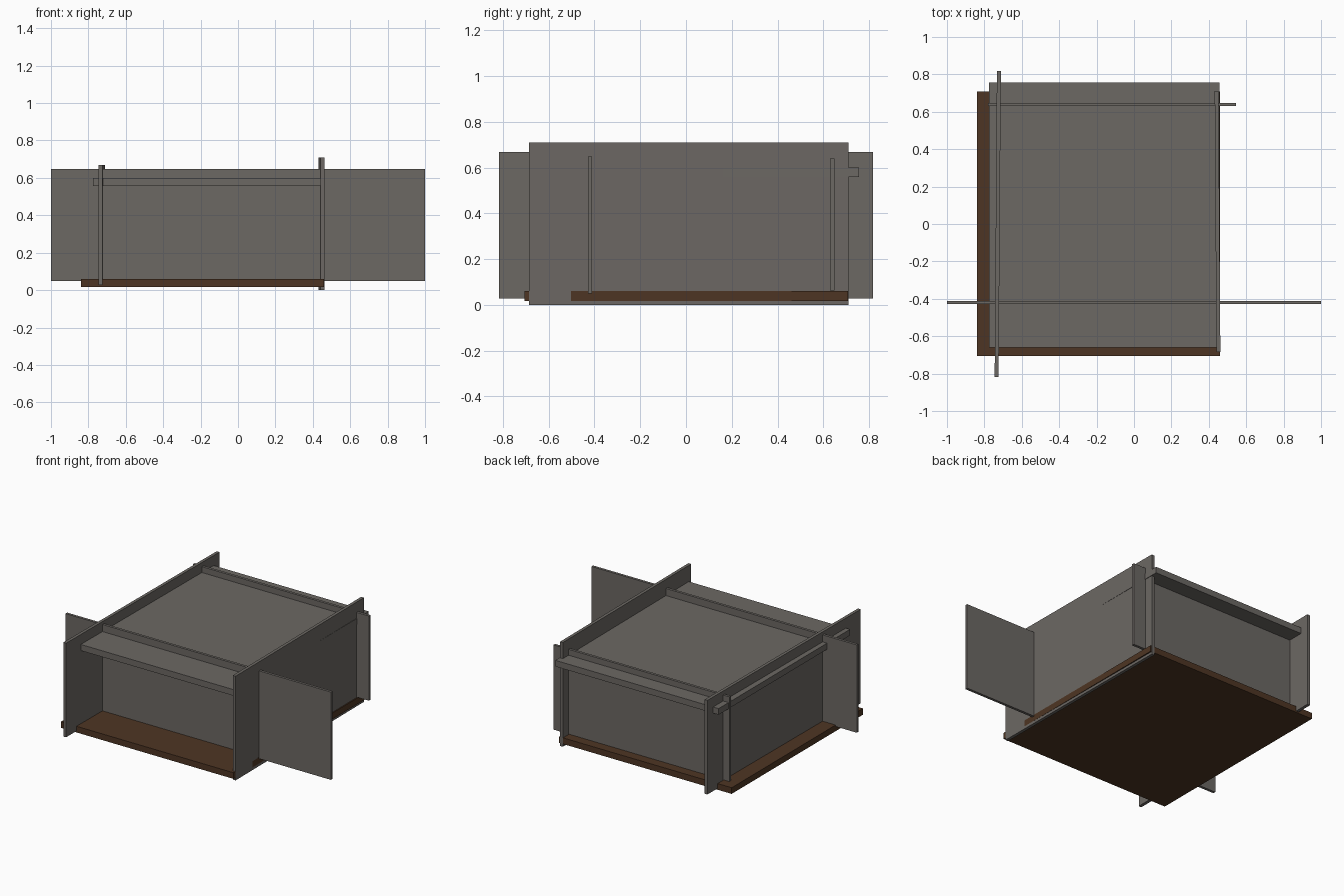
import bpy
from mathutils import Matrix, Vector

if "Cube" in bpy.data.objects:
    bpy.data.objects.remove(bpy.data.objects["Cube"])


def material(name, rgb):
    m = bpy.data.materials.new(name)
    m.diffuse_color = (*rgb, 1.0)
    m.use_nodes = True
    m.node_tree.nodes["Principled BSDF"].inputs["Base Color"].default_value = m.diffuse_color
    return m


GREY = material("weathered grey", (0.150, 0.138, 0.126))
BROWN = material("dark brown wood", (0.076, 0.036, 0.017))


def slab(name, lo, hi, mat, turn=0.0):
    """Box between two corners, turned about its own vertical axis."""
    lo, hi = Vector(lo), Vector(hi)
    bpy.ops.mesh.primitive_cube_add(size=1)
    ob = bpy.context.object
    ob.name = name
    ob.data.transform(Matrix.Diagonal((*(hi - lo), 1.0)))
    ob.location = (lo + hi) / 2
    ob.rotation_euler.z = turn
    ob.data.materials.append(mat)
    return ob


# Floor board and roof board
slab("floor", (-0.84, -0.706, 0.018), (0.4605, 0.708, 0.06), BROWN)
slab("roof", (-0.775, -0.66, 0.558), (0.456, 0.756, 0.60), GREY)

# Front and back walls, running past the side walls
slab("front_wall", (-1.0, -0.429, 0.05), (1.0, -0.411, 0.648), GREY)
slab("back_wall", (-0.78, 0.63, 0.063), (0.545, 0.648, 0.64), GREY)

# Side walls, slightly out of square
slab("left_wall", (-0.739, -0.817, 0.027), (-0.718, 0.817, 0.668), GREY, -0.0074)
slab("right_wall", (0.436, -0.685, 0.0), (0.457, 0.71, 0.71), GREY, 0.0068)
